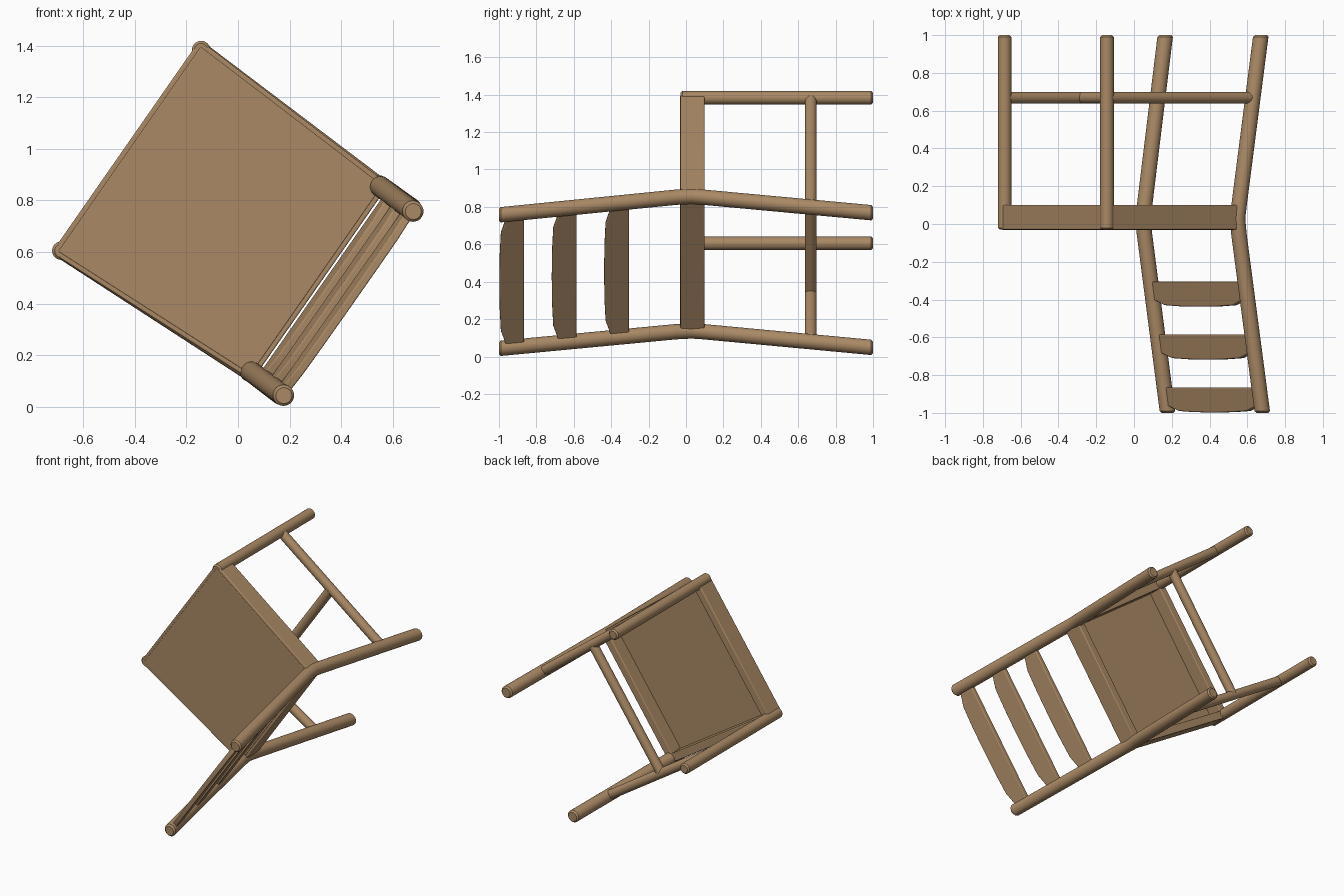
import bpy, bmesh
from mathutils import Vector as V

if "Cube" in bpy.data.objects:
    bpy.data.objects.remove(bpy.data.objects["Cube"])

wood = bpy.data.materials.new("wood")
wood.diffuse_color = (0.40, 0.25, 0.13, 1)
wood.use_nodes = True
wood.node_tree.nodes["Principled BSDF"].inputs["Base Color"].default_value = wood.diffuse_color


def finish(name, bm, bevel=0.0, angle=0.6):
    bmesh.ops.recalc_face_normals(bm, faces=bm.faces)
    me = bpy.data.meshes.new(name)
    bm.to_mesh(me)
    bm.free()
    ob = bpy.data.objects.new(name, me)
    bpy.context.collection.objects.link(ob)
    me.materials.append(wood)
    if bevel:
        m = ob.modifiers.new("bevel", "BEVEL")
        m.width, m.segments = bevel, 3
    bpy.ops.object.select_all(action="DESELECT")
    ob.select_set(True)
    bpy.context.view_layer.objects.active = ob
    bpy.ops.object.shade_smooth_by_angle(angle=angle)
    return ob


def tube(name, pts, r, n=24):
    """Round bar through the points; ring planes stay square to the overall axis."""
    import math
    pts = [V(p) for p in pts]
    axis = (pts[-1] - pts[0]).normalized()
    u = axis.orthogonal().normalized()
    w = axis.cross(u)
    e = 0.01  # softened ends
    d0, d1 = (pts[1] - pts[0]).normalized(), (pts[-1] - pts[-2]).normalized()
    path = [(pts[0], r - e), (pts[0] + d0 * e, r)] + [(p, r) for p in pts[1:-1]]
    path += [(pts[-1] - d1 * e, r), (pts[-1], r - e)]
    bm = bmesh.new()
    rings = [[bm.verts.new(c + (u * math.cos(k * math.tau / n) + w * math.sin(k * math.tau / n)) * q)
              for k in range(n)] for c, q in path]
    for a, b in zip(rings, rings[1:]):
        for k in range(n):
            bm.faces.new((a[k], a[(k + 1) % n], b[(k + 1) % n], b[k]))
    bm.faces.new(rings[0])
    bm.faces.new(rings[-1])
    return finish(name, bm)


def prism(name, outline, shift, bevel):
    """Closed outline of points extruded by the shift vector."""
    bm = bmesh.new()
    f = bm.faces.new([bm.verts.new(p) for p in outline])
    g = bmesh.ops.extrude_face_region(bm, geom=[f])
    bmesh.ops.translate(bm, vec=shift, verts=[v for v in g["geom"] if isinstance(v, bmesh.types.BMVert)])
    return finish(name, bm, bevel)


# Back post paths: the chair lies so that its "up" is -y
post_low = [V((0.178, -1, 0.043)), V((0.055, -0.05, 0.133)), V((0.047, 0.03, 0.137)),
            V((0.055, 0.09, 0.133)), V((0.166, 1, 0.048))]
post_high = [V((0.68, -1, 0.757)), V((0.555, -0.05, 0.852)), V((0.548, 0.03, 0.856)),
             V((0.555, 0.09, 0.852)), V((0.672, 1, 0.768))]


def at(path, y):
    for a, b in zip(path, path[1:]):
        if a.y <= y <= b.y:
            return a.lerp(b, (y - a.y) / (b.y - a.y))
    return path[0] if y < 0 else path[-1]


tube("back_post_low", post_low, 0.041)
tube("back_post_high", post_high, 0.041)

# Front legs
A, B = V((-0.143, 0, 1.383)), V((-0.685, 0, 0.605))
Y = V((0, 1, 0))
tube("front_leg_high", [A - Y * 0.03, A + Y], 0.036)
tube("front_leg_low", [B - Y * 0.03, B + Y], 0.036)

# Seat rails
C, D = V((0.047, 0, 0.137)), V((0.548, 0, 0.856))
corners = [A, B, C, D]
for i, nm in enumerate(["front", "side_low", "back", "side_high"]):
    a, b = corners[i], corners[(i + 1) % 4]
    s = (b - a).normalized().cross(Y) * 0.027
    prism("seat_rail_" + nm, [p - Y * 0.03 for p in (a - s, a + s, b + s, b - s)], Y * 0.13, 0.006)

# Seat panel, flush with the front of the rails
mid = sum(corners, V()) / 4
prism("seat_panel", [p + (p - mid) * 0.02 - Y * 0.032 for p in corners], Y * 0.035, 0.004)

# Ladder slats with a crowned top edge
profile = [(0.02, 0.065), (0.98, 0.065), (0.98, -0.03), (0.93, -0.042), (0.86, -0.06), (0.7, -0.066),
           (0.5, -0.068), (0.3, -0.066), (0.14, -0.06), (0.07, -0.042), (0.02, -0.03)]
across = (D - C).normalized().cross(Y)
for i, yc in enumerate((-0.93, -0.65, -0.37)):
    pts = [at(post_low, yc + y).lerp(at(post_high, yc + y), t) - across * 0.016 for t, y in profile]
    prism(f"back_slat_{i + 1}", pts, across * 0.032, 0.006)

# H-shaped leg stretchers
ys = 0.668
la, lb = A + Y * ys, B + Y * ys
lc, ld = at(post_low, ys), at(post_high, ys)
tube("stretcher_high", [la, ld], 0.031)
tube("stretcher_low", [lb, lc], 0.031)
tube("stretcher_middle", [(la + ld) / 2, (lb + lc) / 2], 0.031)
